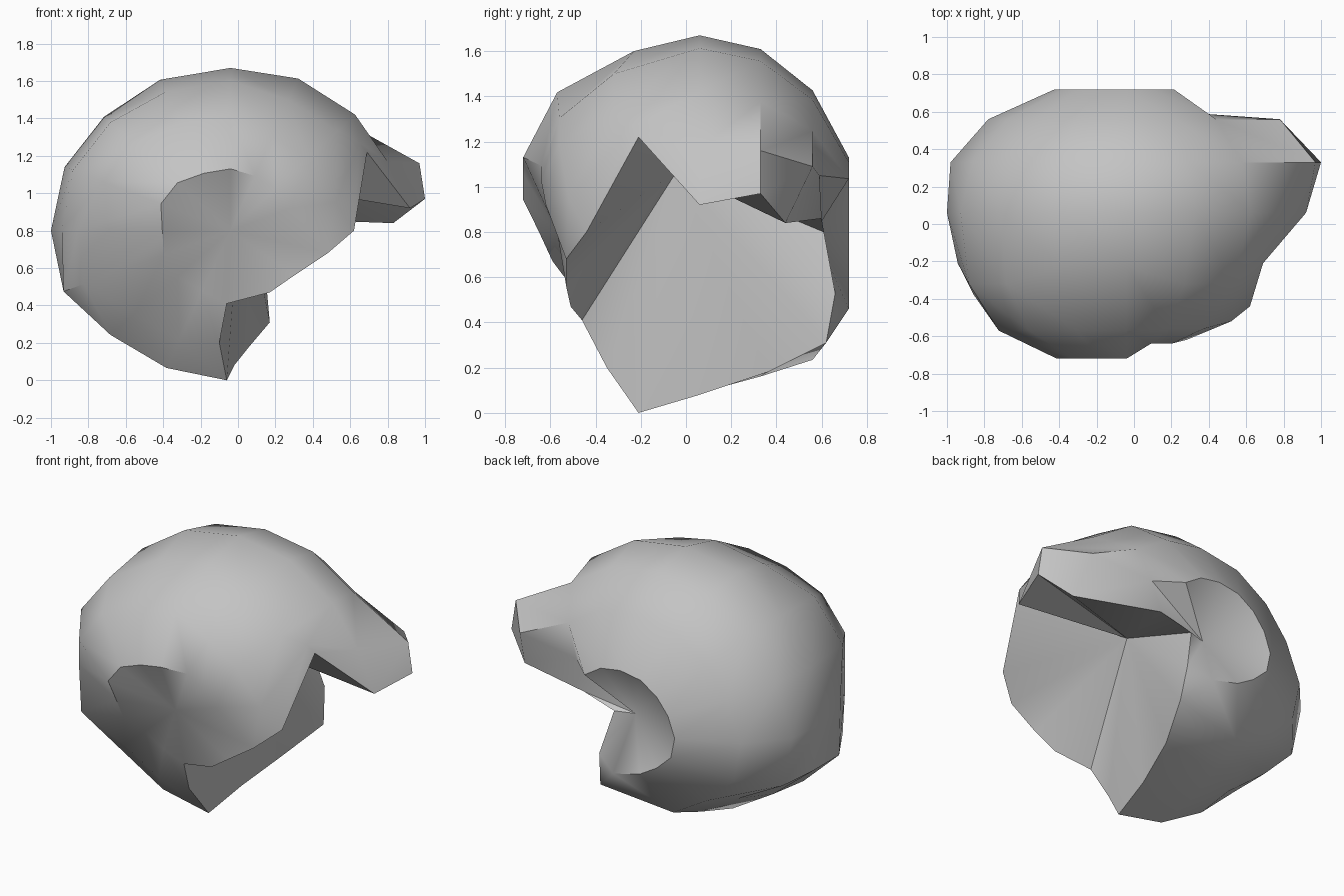
import bpy, bmesh
from math import radians, cos, sin

cube = bpy.data.objects.get("Cube")
if cube:
    bpy.data.objects.remove(cube, do_unlink=True)

# Plain grey surface
grey = bpy.data.materials.new("plain_grey")
grey.use_nodes = True
COLOUR = (0.55, 0.55, 0.55, 1)
grey.diffuse_color = COLOUR
grey.node_tree.nodes["Principled BSDF"].inputs["Base Color"].default_value = COLOUR

# Rounded cross-sections as (y, radius fraction): front part, then shared back part
BACK = [(.06, 1), (.33, .93), (.56, .72), (.72, .38)]
WIDE = [(.06, 1), (.33, .98), (.56, .77), (.72, .4)]
OPEN = [(-.64, .36), (-.56, .62), (-.32, .86)] + BACK
FULL = [(-.72, .38), (-.57, .71), (-.23, .92)] + BACK
SHOULDER = [(-.72, .42), (-.57, .77), (-.32, .95)] + BACK
GROOVE = [(-.65, .38), (-.38, .85), (-.21, .94)] + WIDE
RIDGE = [(-.59, .4), (-.4, .88), (-.21, 1)] + WIDE
LOW = [(-.48, .44), (-.35, .8), (-.21, 1), (.06, .97), (.33, .87), (.56, .77), (.72, .4)]
AXIS_X, AXIS_Z = -.04, .8


def section(angle, radius, profile):
    """One cross-section, turned around the y axis."""
    a = radians(angle)
    return [(AXIS_X + radius * r * cos(a), y, AXIS_Z + radius * r * sin(a))
            for y, r in profile]


# Upper lip edge and the beak just above it
lip = [(.48, -.53, .68), (.62, -.44, .8), (.69, -.21, 1.22), (.92, .06, .92),
       (1, .33, .97), (.83, .44, .84), (.3, .6, .86)]
beak = [(.28, -.62, .92), (.52, -.52, .95), (.65, -.23, 1.27), (.8, .06, 1.17),
        (.97, .33, 1.16), (.78, .56, 1.09), (.36, .59, 1.05)]
# Lower edge of the opening
chin = [(-.06, -.46, .41), (-.1, -.35, .2), (-.06, -.21, 0), (-.02, .06, .08),
        (.06, .36, .18), (.17, .62, .31), (.01, .72, .46)]

# Angle, radius and profile of the sections over the crown and down the far side
SWEEP = [(43, .91, OPEN), (66, .89, OPEN), (90, .87, FULL), (115, .89, FULL),
         (138, .91, SHOULDER), (159, .95, SHOULDER), (180, .96, GROOVE),
         (200, .95, RIDGE), (221, .85, LOW), (245, .81, LOW)]

bm = bmesh.new()
rows = [[bm.verts.new(p) for p in row]
        for row in [lip, beak] + [section(*s) for s in SWEEP] + [chin]]

# Outer shell
for upper, lower in zip(rows, rows[1:]):
    for i in range(len(upper) - 1):
        bm.faces.new((upper[i], upper[i + 1], lower[i + 1], lower[i]))


def fan(centre, loop):
    """Close a loop with triangles to one inner point."""
    hub = bm.verts.new(centre)
    for a, b in zip(loop, loop[1:] + loop[:1]):
        bm.faces.new((hub, a, b))


# Cheek edges that finish the two round side dimples
front_edge = [bm.verts.new(p) for p in [(.17, -.51, .47), (.3, -.53, .56)]]
back_edge = [bm.verts.new(p) for p in [(.15, .66, .53), (.08, .61, .8)]]
fan((-.04, -.57, .8), [r[0] for r in rows] + front_edge)
fan((-.04, .57, .8), [r[-1] for r in rows] + back_edge)

# Hollow of the opening, with a small web under the back dimple
fan((.02, -.04, 1.07), rows[0] + back_edge[::-1] + rows[-1][-2::-1] + front_edge)
bm.faces.new((rows[-1][-2], rows[-1][-1], back_edge[0]))

bmesh.ops.recalc_face_normals(bm, faces=bm.faces)
mesh = bpy.data.meshes.new("curled_body")
bm.to_mesh(mesh)
bm.free()
mesh.materials.append(grey)
body = bpy.data.objects.new("curled_body", mesh)
bpy.context.collection.objects.link(body)

# Smooth shading with sharp creases
bpy.ops.object.select_all(action="DESELECT")
body.select_set(True)
bpy.context.view_layer.objects.active = body
bpy.ops.object.shade_smooth_by_angle(angle=radians(40))
